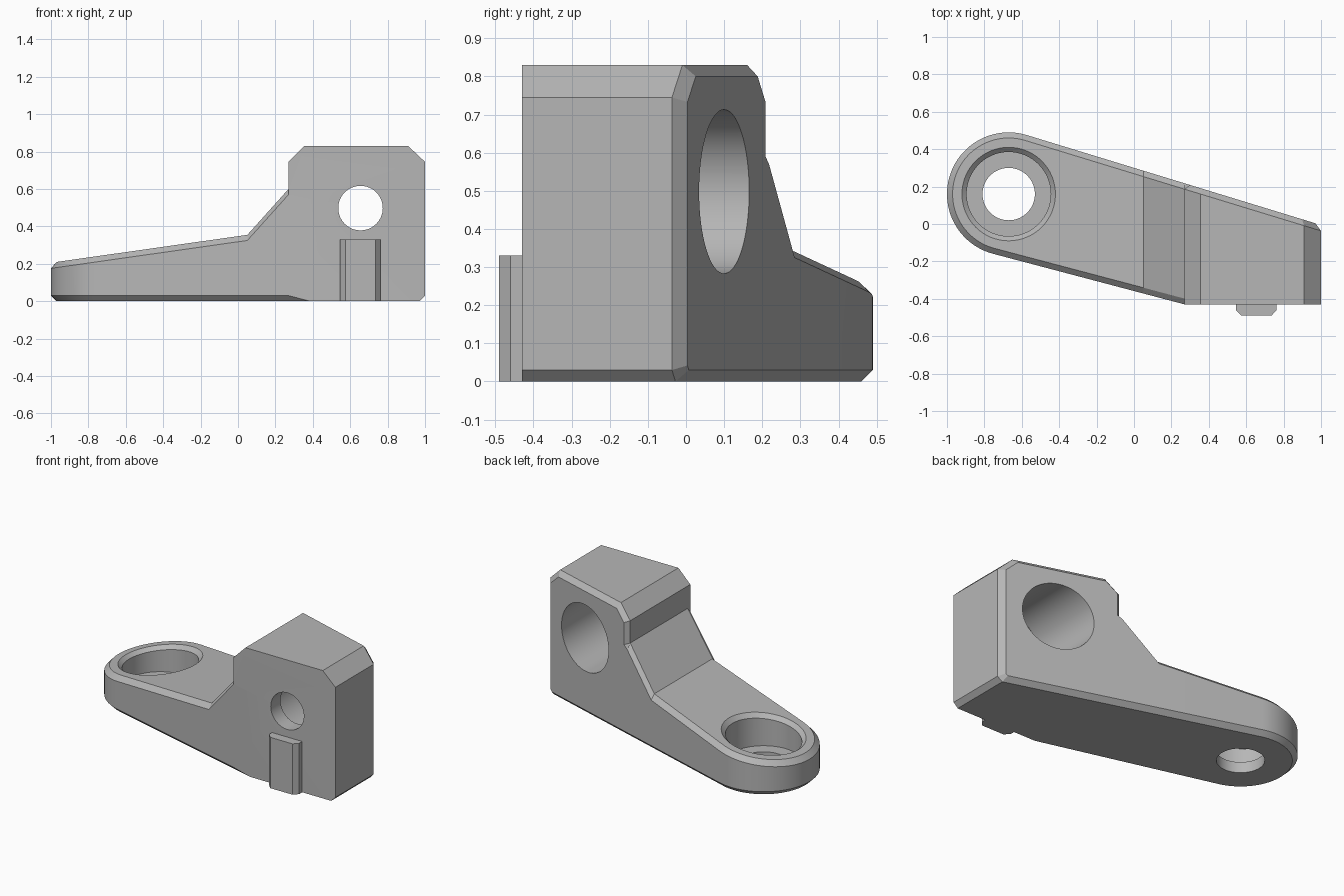
import bpy
import bmesh
from math import cos, sin, radians
from mathutils import Vector

cube = bpy.data.objects.get("Cube")
if cube:
    bpy.data.objects.remove(cube, do_unlink=True)

grey = bpy.data.materials.new("matte_grey")
grey.use_nodes = True
COLOUR = (0.47, 0.47, 0.47, 1)
grey.diffuse_color = COLOUR
grey.node_tree.nodes["Principled BSDF"].inputs["Base Color"].default_value = COLOUR

CX, CY, R = -0.67, 0.16, 0.33       # round end of the arm
BACK, FRONT = radians(73), radians(255.2)   # wall normals
BEND, JOIN = 0.05, 0.27             # where the arm steepens, meets the block
CH = 0.03                           # chamfer size


def wall_y(x, angle, r=R):
    return CY + (r - (x - CX) * cos(angle)) / sin(angle)


def top_z(x):
    return 0.355 + (x - BEND) * (0.142 if x <= BEND else 1.114)


def loft(name, rings, bent=False):
    """Closed solid through rings of equal length; bent caps fold at BEND."""
    bm = bmesh.new()
    loops = [[bm.verts.new(p) for p in ring] for ring in rings]
    n = len(loops[0])
    for a, b in zip(loops, loops[1:]):
        for i in range(n):
            j = (i + 1) % n
            bm.faces.new((a[i], a[j], b[j], b[i]))
    for cap in (loops[0], loops[-1]):
        if bent:
            bm.faces.new(cap[1:-1])
            bm.faces.new((cap[0], cap[1], cap[-2], cap[-1]))
        else:
            bm.faces.new(cap)
    bmesh.ops.recalc_face_normals(bm, faces=bm.faces)
    mesh = bpy.data.meshes.new(name)
    bm.to_mesh(mesh)
    bm.free()
    mesh.materials.append(grey)
    obj = bpy.data.objects.new(name, mesh)
    bpy.context.collection.objects.link(obj)
    return obj


def boolean(target, tool, operation):
    mod = target.modifiers.new(operation.lower(), 'BOOLEAN')
    mod.operation, mod.object, mod.solver = operation, tool, 'EXACT'
    bpy.context.view_layer.objects.active = target
    bpy.ops.object.modifier_apply(modifier=mod.name)
    bpy.data.objects.remove(tool, do_unlink=True)


def circle(r, n=64):
    return [(r * cos(radians(360 * i / n)), r * sin(radians(360 * i / n))) for i in range(n)]


# Arm: tapered plan with a round end, chamfered above and below
def plan(r, steps=40):
    pts = [(x, wall_y(x, FRONT, r)) for x in (JOIN, BEND)]
    for i in range(steps + 1):
        a = FRONT + (BACK - FRONT) * i / steps
        pts.append((CX + r * cos(a), CY + r * sin(a)))
    return pts + [(x, wall_y(x, BACK, r)) for x in (BEND, JOIN)]


outer, inner = plan(R), plan(R - CH)
arm = loft("bracket_body", [
    [(x, y, 0) for x, y in inner],
    [(x, y, CH) for x, y in outer],
    [(x, y, top_z(x) - CH) for x, y in outer],
    [(x, y, top_z(x)) for x, y in inner]], bent=True)

# Block: side profile run from the front to the slanted back, back edge chamfered
FRONT_Y = wall_y(JOIN, FRONT)
full = [(JOIN, 0), (JOIN, .57), (JOIN, .6), (JOIN, .745), (.355, .83),
        (.91, .83), (1, .745), (1, CH), (.97, 0)]
inset = [(JOIN, CH), (JOIN, .57), (.3, .59), (.3, .733), (.367, .8),
         (.898, .8), (.97, .733), (.97, .042), (.958, CH)]
block = loft("block", [
    [(x, FRONT_Y, z) for x, z in full],
    [(x, wall_y(x, BACK, R - CH), z) for x, z in full],
    [(x, wall_y(x, BACK), z) for x, z in inset]])

# Run-out of the arm's lower chamfer into the block
bm = bmesh.new()
bm.from_mesh(block.data)
cut = bmesh.ops.bisect_plane(
    bm, geom=bm.verts[:] + bm.edges[:] + bm.faces[:], clear_outer=True,
    plane_co=(JOIN, FRONT_Y, CH), plane_no=Vector((cos(FRONT), sin(FRONT), -1)))
bmesh.ops.holes_fill(bm, edges=[e for e in bm.edges if e.is_boundary])
bmesh.ops.recalc_face_normals(bm, faces=bm.faces)
bm.to_mesh(block.data)
bm.free()
boolean(arm, block, 'UNION')

# Upright stepped hole in the round end, its rim following the sloped top
steps = [(.14, -.1, 0), (.14, .07, 0), (.225, .07, 0),
         (.225, -.025, 1), (.25, 0, 1), (.25, .1, 1)]
bore = loft("upright_bore", [
    [(CX + x, CY + y, z + follow * top_z(CX + x)) for x, y in circle(r)]
    for r, z, follow in steps])
boolean(arm, bore, 'DIFFERENCE')

# Cross hole through the block, wide from the back
cross = loft("cross_bore", [
    [(.655 + x, y, .498 + z) for x, z in circle(r)]
    for r, y in ((.119, -.6), (.119, -.33), (.215, -.33), (.215, .5))])
boolean(arm, cross, 'DIFFERENCE')

# Locating rib on the front
rib_plan = [(.545, -.42), (.545, -.46), (.575, -.49), (.735, -.49), (.762, -.46), (.762, -.42)]
rib = loft("front_rib", [[(x, y, z) for x, y in rib_plan] for z in (0, .33)])

for obj in (arm, rib):
    bpy.ops.object.select_all(action='DESELECT')
    obj.select_set(True)
    bpy.context.view_layer.objects.active = obj
    bpy.ops.object.shade_smooth_by_angle(angle=radians(20))
